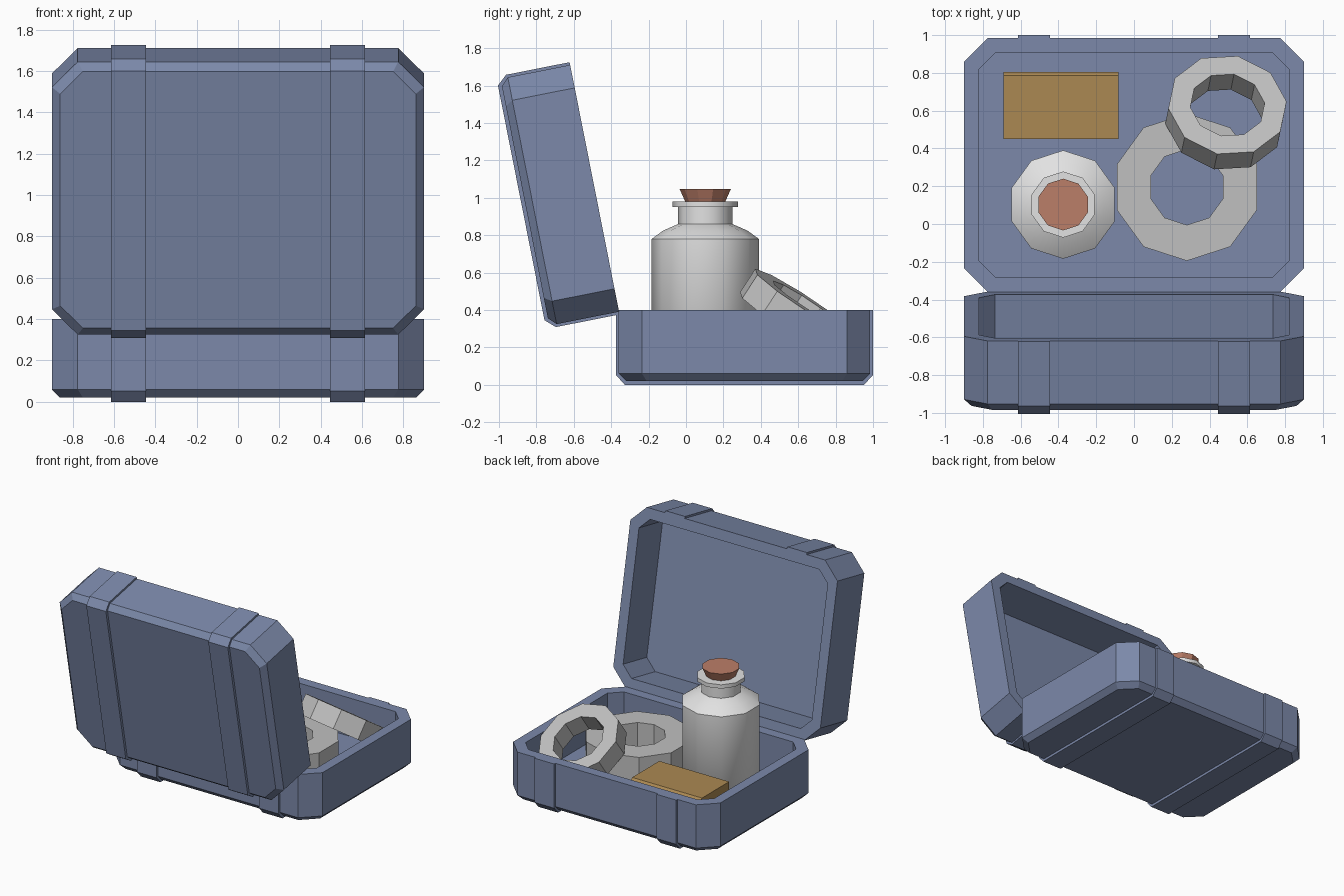
import bpy, bmesh, math
from mathutils import Matrix, Vector

if "Cube" in bpy.data.objects:
    bpy.data.objects.remove(bpy.data.objects["Cube"])


def material(name, rgb):
    m = bpy.data.materials.new(name)
    m.diffuse_color = (*rgb, 1)
    m.use_nodes = True
    m.node_tree.nodes["Principled BSDF"].inputs["Base Color"].default_value = m.diffuse_color
    return m


BLUE = material("slate_blue", (0.20, 0.25, 0.40))
WHITE = material("off_white", (0.76, 0.76, 0.76))
GREY = material("light_grey", (0.53, 0.53, 0.53))
CORK = material("cork_brown", (0.50, 0.21, 0.14))
OCHRE = material("ochre", (0.41, 0.25, 0.085))


def loft(name, loops, mat, matrix=Matrix(), closed=False):
    """Skin a stack of loops; cap the ends, or join last to first."""
    bm = bmesh.new()
    rings = [[bm.verts.new(matrix @ Vector(p)) for p in loop] for loop in loops]
    pairs = list(zip(rings, rings[1:]))
    if closed:
        pairs.append((rings[-1], rings[0]))
    n = len(rings[0])
    for a, b in pairs:
        for i in range(n):
            j = (i + 1) % n
            bm.faces.new((a[i], a[j], b[j], b[i]))
    if not closed:
        bm.faces.new(rings[0])
        bm.faces.new(rings[-1])
    bmesh.ops.recalc_face_normals(bm, faces=bm.faces)
    me = bpy.data.meshes.new(name)
    bm.to_mesh(me)
    bm.free()
    me.materials.append(mat)
    ob = bpy.data.objects.new(name, me)
    bpy.context.collection.objects.link(ob)
    return ob


def octagon(inset, cut, z):
    x, y0, y1 = 0.9 - inset, -0.36 + inset, 0.985 - inset
    return [(x, y0 + cut, z), (x, y1 - cut, z), (x - cut, y1, z), (cut - x, y1, z),
            (-x, y1 - cut, z), (-x, y0 + cut, z), (cut - x, y0, z), (x - cut, y0, z)]


def circle(r, z, n=10, phase=90.0):
    return [(r * math.cos(math.radians(phase + 360 * i / n)),
             r * math.sin(math.radians(phase + 360 * i / n)), z) for i in range(n)]


# case half: hollow tray with cut corners, plus two raised straps
def case_half(name, matrix):
    loft(name + "_shell", [octagon(0.04, 0.11, 0.02), octagon(0, 0.125, 0.06),
                           octagon(0, 0.125, 0.4), octagon(0.08, 0.085, 0.4),
                           octagon(0.08, 0.085, 0.1)], BLUE, matrix)
    outer = [(-0.375, 0.4), (-0.375, 0.053), (-0.327, 0.0),
             (0.952, 0.0), (1.0, 0.053), (1.0, 0.4)]
    inner = [(0.985, 0.4), (0.985, 0.06), (0.945, 0.02),
             (-0.32, 0.02), (-0.36, 0.06), (-0.36, 0.4)]
    for side, x0, x1 in (("left", -0.615, -0.445), ("right", 0.445, 0.615)):
        # strap as quad sections running around the tray
        sections = [[(x0, *o), (x1, *o), (x1, *i), (x0, *i)]
                    for o, i in zip(outer, reversed(inner))]
        loft(f"{name}_strap_{side}", sections, BLUE, matrix)


case_half("case_base", Matrix())

# lid: the base mirrored in z and swung open at the front edge
t = math.radians(11.2)
lid = (Matrix.Translation((0, -0.358, 0.391))
       @ Matrix.Rotation(math.pi / 2 + t, 4, 'X')
       @ Matrix.Diagonal((1, 1, -1, 1))
       @ Matrix.Translation((0, 0.36, -0.4)))
case_half("case_lid", lid)

# bottle and its stopper
at_bottle = Matrix.Translation((-0.375, 0.103, 0))
bottle = loft("bottle", [circle(r, z) for r, z in (
    (0.25, 0.1), (0.287, 0.13), (0.287, 0.78), (0.225, 0.825), (0.145, 0.86),
    (0.145, 0.95), (0.175, 0.95), (0.175, 0.98))], WHITE, at_bottle)
bpy.context.view_layer.objects.active = bottle
bottle.select_set(True)
bpy.ops.object.shade_smooth_by_angle(angle=math.radians(50))
loft("bottle_stopper", [circle(0.105, 0.975), circle(0.137, 1.047)], CORK, at_bottle)


# tape rolls
def roll(name, r_out, r_in, h, matrix, phase=90.0):
    loft(name, [circle(r_out, -h, phase=phase), circle(r_out, 0, phase=phase),
                circle(r_in, 0, phase=phase), circle(r_in, -h, phase=phase)],
         GREY, matrix, closed=True)


roll("large_roll", 0.39, 0.2, 0.27, Matrix.Translation((0.28, 0.195, 0.37)))
nz = Vector((0.11, 0.54, 0.83)).normalized()
nx = (Vector((1, 0, 0)) - nz * nz.x).normalized()
tilt = Matrix((nx, nz.cross(nx), nz)).transposed().to_4x4()
roll("leaning_roll", 0.318, 0.2, 0.15,
     Matrix.Translation((0.495, 0.63, 0.445)) @ tilt, 8)


# small carton with a narrow sloping back edge
def rect(x0, x1, y0, y1, z):
    return [(x0, y0, z), (x1, y0, z), (x1, y1, z), (x0, y1, z)]


loft("carton", [rect(-0.69, -0.083, 0.45, 0.805, 0.1),
                rect(-0.69, -0.083, 0.45, 0.805, 0.335),
                rect(-0.69, -0.083, 0.45, 0.787, 0.355)], OCHRE)
